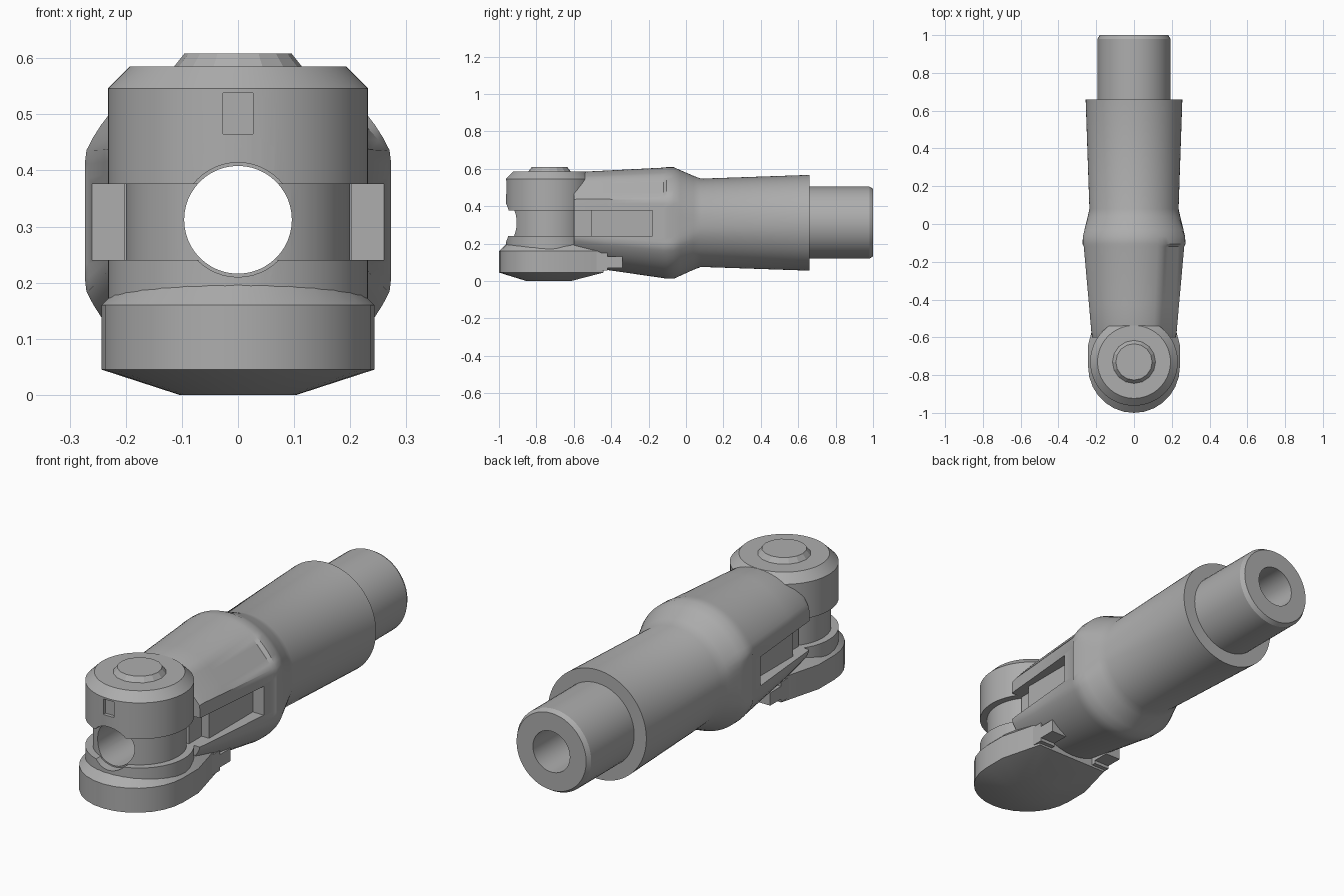
import bpy, bmesh, math
from math import cos, sin, pi

cube = bpy.data.objects.get("Cube")
if cube:
    bpy.data.objects.remove(cube)

steel = bpy.data.materials.new("grey_steel")
steel.use_nodes = True
GREY = (0.42, 0.42, 0.42, 1)
steel.diffuse_color = GREY
steel.node_tree.nodes["Principled BSDF"].inputs["Base Color"].default_value = GREY

AXIS_Z = 0.312     # height of the handle axis
HEAD_Y = -0.73     # centre of the upright head


def loft(name, rings):
    """Skin closed rings of equal size and cap both ends."""
    bm = bmesh.new()
    rows = [[bm.verts.new(p) for p in ring] for ring in rings]
    n = len(rows[0])
    for a, b in zip(rows, rows[1:]):
        for i in range(n):
            j = (i + 1) % n
            bm.faces.new((a[i], a[j], b[j], b[i]))
    bm.faces.new(rows[0])
    bm.faces.new(rows[-1])
    bmesh.ops.recalc_face_normals(bm, faces=bm.faces)
    mesh = bpy.data.meshes.new(name)
    bm.to_mesh(mesh)
    bm.free()
    mesh.materials.append(steel)
    obj = bpy.data.objects.new(name, mesh)
    bpy.context.collection.objects.link(obj)
    return obj


def circle_y(y, r, z=AXIS_Z, n=48):
    return [(r * cos(2 * pi * i / n), y, z + r * sin(2 * pi * i / n)) for i in range(n)]


def turned(name, profile, y, n=48):
    """Solid of revolution about an upright axis."""
    return loft(name, [[(r * cos(2 * pi * i / n), y + r * sin(2 * pi * i / n), z)
                        for i in range(n)] for r, z in profile])


def box(name, x, y, z):
    return loft(name, [[(x[0], y[0], h), (x[1], y[0], h), (x[1], y[1], h), (x[0], y[1], h)]
                       for h in z])


def cut(obj, cutter):
    mod = obj.modifiers.new(cutter.name, "BOOLEAN")
    mod.operation, mod.solver, mod.object = "DIFFERENCE", "EXACT", cutter
    bpy.context.view_layer.objects.active = obj
    bpy.ops.object.modifier_apply(modifier=mod.name)


def smooth(obj, angle=28):
    bpy.ops.object.select_all(action="DESELECT")
    obj.select_set(True)
    bpy.context.view_layer.objects.active = obj
    bpy.ops.object.shade_smooth_by_angle(angle=math.radians(angle))


def body_ring(y, w, low, high, bevelled=False, n=72):
    """Round section with flattened sides and one planed upper edge."""
    r, zc = (high - low) / 2, (high + low) / 2
    ring = []
    for i in range(n):
        t = 2 * pi * i / n
        k = r
        if bevelled and 0.35 < t < 1.13:
            k = r * min(1, 0.954 / cos(t - 0.74))
        ring.append((max(-w, min(w, k * cos(t))), y, zc + k * sin(t)))
    return ring


# Forged body: flattened fork, bulge and tapered sleeve
body = loft("body", [
    body_ring(-0.6, 0.222, 0.09, 0.575, True),
    body_ring(-0.57, 0.226, 0.085, 0.583, True),
    body_ring(-0.43, 0.238, 0.06, 0.59, True),
    body_ring(-0.12, 0.266, 0.015, 0.606, True),
    body_ring(-0.105, 0.273, 0.012, 0.608),
    body_ring(-0.065, 0.27, 0.012, 0.608),
    body_ring(-0.03, 0.262, 0.028, 0.592),
    body_ring(0.04, 0.245, 0.06, 0.562),
    body_ring(0.08, 0.238, 0.075, 0.547),
    body_ring(0.66, 0.257, 0.055, 0.567)])

# Rear spigot with a chamfered end
spigot = loft("spigot", [circle_y(y, r) for y, r in
                         ((0.6, 0.193), (0.98, 0.193), (1.0, 0.181))])

# Upright head with a groove around its waist, and its cap
head = turned("head", [(0.232, 0.16), (0.232, 0.24), (0.2, 0.24), (0.2, 0.376),
                       (0.232, 0.376), (0.232, 0.546), (0.193, 0.585)], HEAD_Y, 64)
cap = turned("cap", [(0.114, 0.57), (0.114, 0.585), (0.098, 0.605), (0.096, 0.608)],
             HEAD_Y, 16)

# Foot under the head: round nose, tapered tail, shallow pyramid bottom
arc = [pi + pi * i / 14 for i in range(15)]
outline = [(0.243 * cos(t), -0.755 + 0.245 * sin(t)) for t in arc]
outline += [(0.243, -0.64), (0.19, -0.44), (-0.19, -0.44), (-0.243, -0.64)]


def foot_ring(z, s):
    return [(x * s, -0.745 + (y + 0.745) * s, z) for x, y in outline]


foot = loft("foot", [foot_ring(0, 0.43), foot_ring(0.045, 1),
                     foot_ring(0.16, 1), foot_ring(0.196, 0.85)])

# Stepped lugs behind the foot
for side, label in ((1, "left"), (-1, "right")):
    xs = sorted((side * 0.12, side * 0.2))
    box(label + "_lug", xs, (-0.5, -0.42), (0.055, 0.15))
    box(label + "_rear_lug", xs, (-0.43, -0.34), (0.07, 0.13))

# Side slots, opening deeper next to the head
cutters = []
for side, label in ((1, "left"), (-1, "right")):
    for depth, back in ((0.203, -0.18), (0.165, -0.505)):
        slot = box(label + "_slot_cutter", sorted((side * depth, side * 0.4)),
                   (-0.7, back), (0.24, 0.376))
        cut(body, slot)
        cutters.append(slot)

# Bore along the whole handle, countersunk at the front
bore = loft("bore_cutter", [circle_y(y, 0.096) for y in (-1.2, 1.2)])
rim = loft("rim_cutter", [circle_y(y, 0.102) for y in (-1.2, -0.92)])
window = box("window_cutter", (-0.027, 0.027), (-1.1, -0.945), (0.465, 0.538))
for part in (body, spigot, head):
    cut(part, bore)
cut(head, rim)
cut(head, window)
for helper in cutters + [bore, rim, window]:
    bpy.data.objects.remove(helper)

for part in (body, spigot, head, foot):
    smooth(part)
